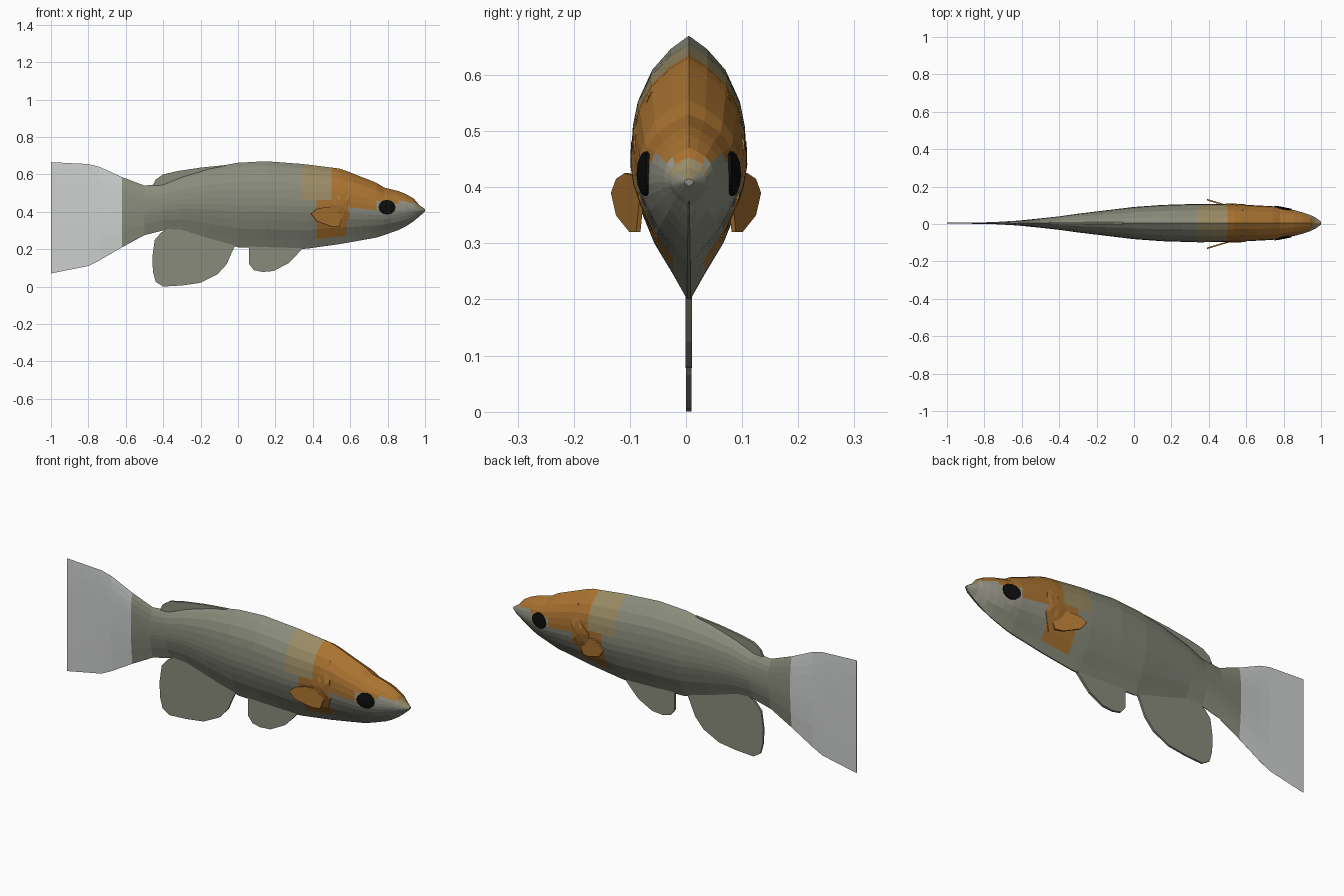
import bpy
import bmesh
from math import sin, cos, tau

default_cube = bpy.data.objects.get("Cube")
if default_cube:
    bpy.data.objects.remove(default_cube, do_unlink=True)


def material(name, r, g, b):
    mat = bpy.data.materials.new(name)
    mat.diffuse_color = (r, g, b, 1)
    mat.use_nodes = True
    shader = next(n for n in mat.node_tree.nodes if n.type == 'BSDF_PRINCIPLED')
    shader.inputs["Base Color"].default_value = (r, g, b, 1)
    return mat


olive = material("olive_scales", .25, .26, .2)
orange = material("orange_head", .4, .17, .03)
tan = material("tan_patch", .32, .26, .13)
cheek = material("pale_cheek", .3, .3, .25)
silver = material("silver_tail", .62, .63, .63)
black = material("black_eye", .004, .004, .004)

MIDDLE = .005  # the body sits slightly off the centre line

# Body profile: x, belly height, back height, half width
PROFILE = [
    (-1, .07, .665, .003), (-.8, .11, .655, .004), (-.74, .14, .64, .006),
    (-.62, .21, .585, .013), (-.5, .275, .54, .025), (-.4, .3, .55, .036),
    (-.3, .295, .59, .05), (-.15, .25, .635, .068), (0, .21, .662, .086),
    (.15, .205, .67, .097), (.35, .2, .655, .103), (.55, .228, .63, .1),
    (.74, .262, .555, .09), (.78, .275, .53, .084), (.88, .31, .505, .064),
    (.94, .35, .47, .044), (.97, .375, .435, .03), (1, .402, .415, .008),
]
# Cross-section: share of height, share of half width
SECTION = [(0, .03), (.1, .28), (.22, .6), (.33, .8), (.42, .93), (.5, .99), (.58, 1),
           (.68, .97), (.77, .89), (.87, .67), (.95, .33), (1, 0)]


def sample(table, u):
    """Linear interpolation of the columns after the first."""
    u = min(max(u, table[0][0]), table[-1][0])
    for a, b in zip(table, table[1:]):
        if u <= b[0]:
            f = (u - a[0]) / (b[0] - a[0])
            return [p + (q - p) * f for p, q in zip(a[1:], b[1:])]


def side_y(x, z):
    low, high, half = sample(PROFILE, x)
    return half * sample(SECTION, (z - low) / (high - low))[0]


def finish(name, bm, mats):
    bmesh.ops.recalc_face_normals(bm, faces=bm.faces)
    mesh = bpy.data.meshes.new(name)
    bm.to_mesh(mesh)
    bm.free()
    for mat in mats:
        mesh.materials.append(mat)
    obj = bpy.data.objects.new(name, mesh)
    bpy.context.collection.objects.link(obj)
    return obj


def loft(name, stations, mats, rule):
    bm = bmesh.new()
    rings = []
    for x in stations:
        low, high, half = sample(PROFILE, x)
        right = [(-w, t) for t, w in SECTION]
        left = [(w, t) for t, w in reversed(SECTION[:-1])]
        rings.append([bm.verts.new((x, MIDDLE + half * w, low + (high - low) * t))
                      for w, t in right + left])
    count = len(rings[0])
    for a, b in zip(rings, rings[1:]):
        for i in range(count):
            j = (i + 1) % count
            bm.faces.new((a[i], a[j], b[j], b[i]))
    bm.faces.new(rings[0])
    bm.faces.new(rings[-1])
    for face in bm.faces:
        c = face.calc_center_median()
        face.material_index = rule(c.x, c.z)
    return finish(name, bm, mats)


def body_colour(x, z):
    if x > .955:
        return 2 if z > .42 else 0
    if x > .6:
        edge = .41 if x < .72 else .45
        return 1 if z > edge else (3 if z > .35 else 0)
    if x > .5:
        return 1 if z > .27 else 0
    if x > .34:
        if z > .45:
            return 2
        return 1 if x > .4 and z > .24 else 0
    # orange line along the back
    return 1 if x > 0 and z > .655 else 0


# Body and tail fin, sharing one profile
head_steps = [.34 + i * .04 for i in range(16)]
rear_steps = [p[0] for p in PROFILE if -.63 < p[0] < .3]
body = loft("body", rear_steps + [.25] + head_steps + [.955, .97, 1],
            [olive, orange, tan, cheek], body_colour)
loft("tail_fin", [-1, -.9, -.8, -.74, -.62], [silver], lambda x, z: 0)


def flat_fin(name, outline, thickness, mat, depth=lambda x: MIDDLE):
    """Thin plate from an x, z outline; depth gives y along the length."""
    bm = bmesh.new()
    bm.faces.new([bm.verts.new((x, depth(x), z)) for x, z in outline])
    obj = finish(name, bm, [mat])
    solid = obj.modifiers.new("thickness", 'SOLIDIFY')
    solid.thickness = thickness
    solid.offset = 0
    return obj


# Fins on the centre line
flat_fin("anal_fin", [(-.01, .23), (-.03, .19), (-.06, .12), (-.11, .065), (-.2, .02),
                      (-.3, .006), (-.4, 0), (-.44, .025), (-.455, .08), (-.458, .16),
                      (-.445, .25), (-.41, .29), (-.33, .33), (-.15, .29)], .01, olive)
flat_fin("pelvic_fin", [(.06, .23), (.06, .12), (.085, .088), (.13, .078), (.19, .083),
                        (.27, .125), (.31, .165), (.35, .21), (.3, .24)], .012, olive)
flat_fin("dorsal_fin", [(-.06, .65), (-.2, .636), (-.32, .618), (-.4, .6), (-.44, .572),
                        (-.455, .54), (-.38, .54), (-.25, .59)], .012, olive)


def patch(name, outline, lift, mat, side):
    """Thin plate that follows the flank of the body."""
    bm = bmesh.new()
    cx = sum(p[0] for p in outline) / len(outline)
    cz = sum(p[1] for p in outline) / len(outline)

    def vert(x, z, raised):
        return bm.verts.new((x, MIDDLE + side * (side_y(x, z) + raised), z))

    rings = [[vert(cx + (x - cx) * k, cz + (z - cz) * k, h) for x, z in outline]
             for k, h in ((1, -.003), (1, lift), (.5, lift))]
    n = len(outline)
    for a, b in zip(rings, rings[1:]):
        for i in range(n):
            j = (i + 1) % n
            bm.faces.new((a[i], a[j], b[j], b[i]))
    tip = vert(cx, cz, lift)
    for i in range(n):
        bm.faces.new((rings[-1][i], rings[-1][(i + 1) % n], tip))
    return finish(name, bm, [mat])


# Paired parts: eye, gill cover, pectoral fin
eye_outline = [(.797 + .046 * cos(tau * i / 12), .424 + .04 * sin(tau * i / 12))
               for i in range(12)]
gill_outline = [(.58, .57), (.53, .48), (.49, .44), (.51, .36), (.56, .31), (.6, .38), (.6, .48)]
fin_outline = [(.39, .39), (.42, .415), (.47, .425), (.54, .42), (.56, .38),
               (.54, .32), (.5, .32), (.42, .35)]
for word, side in (("left", 1), ("right", -1)):
    patch(word + "_eye", eye_outline, .005, black, side)
    patch(word + "_gill_cover", gill_outline, .004, orange, side)
    flat_fin(word + "_pectoral_fin", fin_outline, .008, orange,
             lambda x: side * (.13 - (x - .39) * .3))
